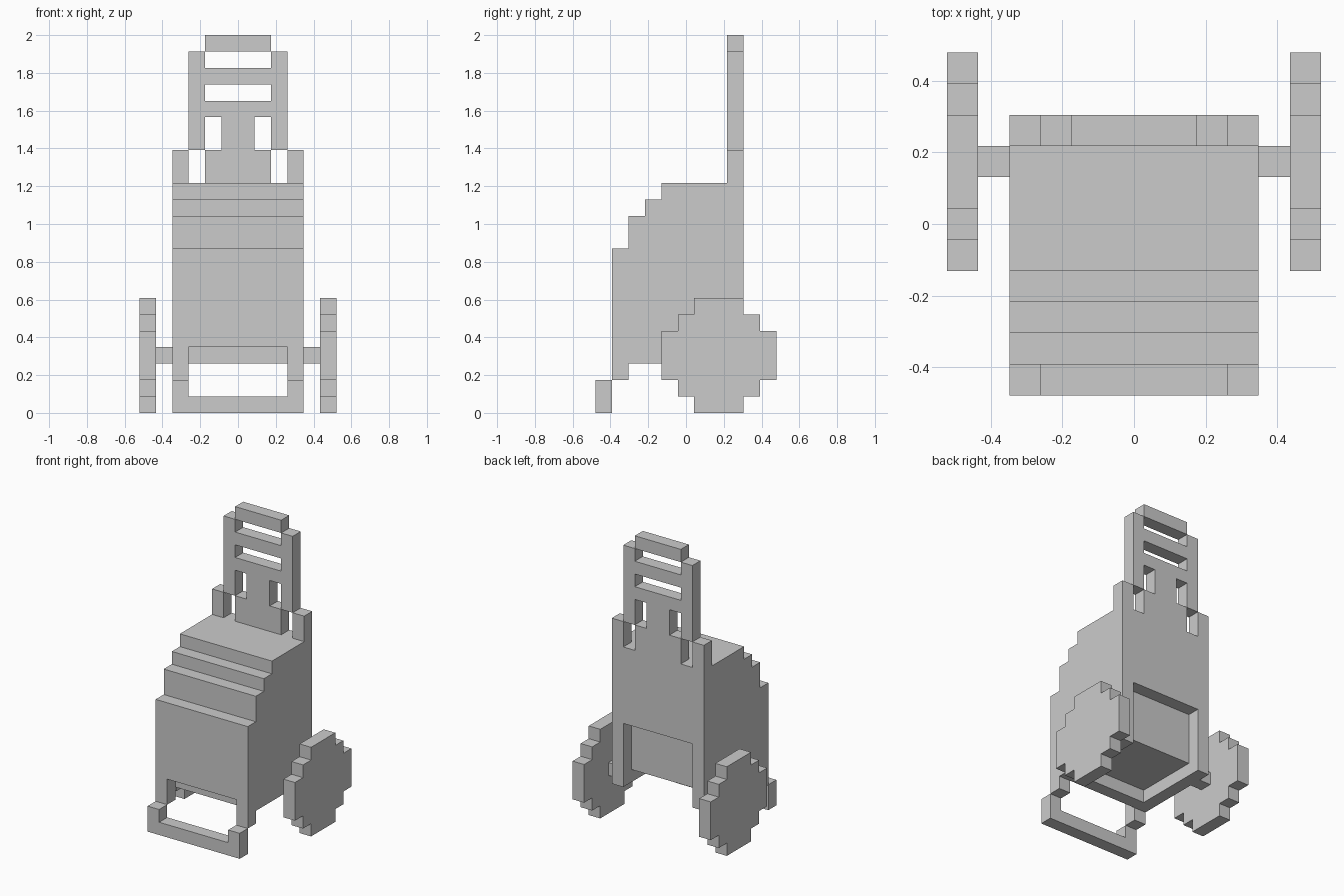
import bpy, bmesh
from mathutils import Vector

cube = bpy.data.objects.get("Cube")
if cube:
    bpy.data.objects.remove(cube, do_unlink=True)

U = 2 / 23            # one block
DEPTH = 11            # blocks from front to back

grey = bpy.data.materials.new("plain grey")
grey.use_nodes = True
COLOUR = (0.6, 0.6, 0.6, 1)
grey.diffuse_color = COLOUR
grey.node_tree.nodes["Principled BSDF"].inputs["Base Color"].default_value = COLOUR


def place(x, y, z):
    """Block units to model units; y counts from the front."""
    return Vector((x, y - DEPTH / 2, z)) * U


def extrude(name, points, offset):
    """Extrude a flat outline by an offset given in blocks."""
    bm = bmesh.new()
    face = bm.faces.new([bm.verts.new(place(*p)) for p in points])
    new = bmesh.ops.extrude_face_region(bm, geom=[face])["geom"]
    verts = [g for g in new if isinstance(g, bmesh.types.BMVert)]
    bmesh.ops.translate(bm, verts=verts, vec=Vector(offset) * U)
    bmesh.ops.recalc_face_normals(bm, faces=bm.faces)
    mesh = bpy.data.meshes.new(name)
    bm.to_mesh(mesh)
    bm.free()
    mesh.materials.append(grey)
    obj = bpy.data.objects.new(name, mesh)
    bpy.context.collection.objects.link(obj)
    return obj


def side_profile(name, profile, x0, x1):
    return extrude(name, [(x0, y, z) for y, z in profile], (x1 - x0, 0, 0))


def box(name, x, y, z):
    profile = [(y[0], z[0]), (y[1], z[0]), (y[1], z[1]), (y[0], z[1])]
    return side_profile(name, profile, *x)


def front_profile(name, half, y0, y1):
    """Outline seen from the front, mirrored across the middle."""
    outline = half + [(-x, z) for x, z in reversed(half)]
    return extrude(name, [(x, y0, z) for x, z in outline], (0, y1 - y0, 0))


# Stepped seat body
side_profile("body", [(1, 4), (1, 10), (2, 10), (2, 12), (3, 12), (3, 13),
                      (4, 13), (4, 14), (8, 14), (8, 4)], -4, 4)
box("front_underside_bar", (-3, 3), (2, 3), (3, 4))

# Back panel with its lower opening, and the upper corner notches
front_profile("back_panel", [(3, 8), (3, 3), (4, 3), (4, 16), (3, 16),
                             (3, 14), (2, 14), (2, 16)], 8, 9)

# Headrest
BACK = (8, 9)
box("headrest_stem", (-1, 1), BACK, (16, 18))
for name, z in (("lower_rail", 18), ("middle_rail", 20), ("top_rail", 22)):
    box(name, (-2, 2), BACK, (z, z + 1))

# Footrest
front_profile("footrest", [(3, 1), (3, 2), (4, 2), (4, 0)], 0, 1)

# Stepped wheel outline from one quarter
quarter = [(1.5, 3.5), (1.5, 2.5), (2.5, 2.5), (2.5, 1.5), (3.5, 1.5)]
upper = quarter[::-1] + [(-y, z) for y, z in quarter]
wheel = [(7.5 + y, 3.5 + z) for y, z in upper + [(-y, -z) for y, z in upper]]

# Paired parts
for side, s in (("left", 1), ("right", -1)):
    def span(a, b):
        return (s * a, s * b)
    side_profile(side + "_wheel", wheel, *span(5, 6))
    box(side + "_axle", span(4, 5), (7, 8), (3, 4))
    box(side + "_skirt", span(3, 4), (2, 8), (3, 4))
    box(side + "_front_leg", span(3, 4), (1, 2), (2, 4))
    box(side + "_headrest_post", span(2, 3), BACK, (16, 22))
